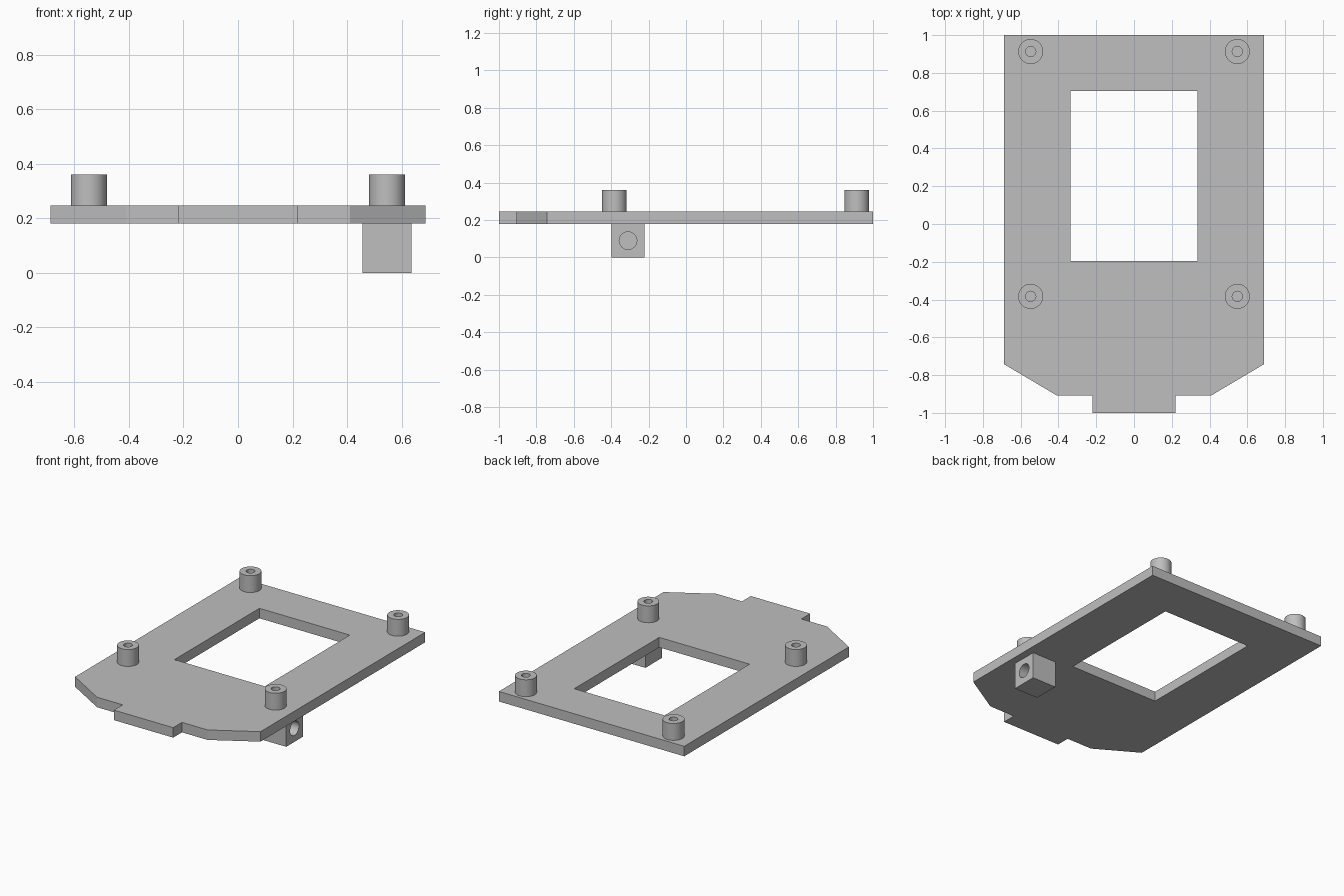
import bpy
import bmesh
import math
from mathutils import Matrix

if "Cube" in bpy.data.objects:
    bpy.data.objects.remove(bpy.data.objects["Cube"], do_unlink=True)

grey = bpy.data.materials.new("light grey")
grey.use_nodes = True
colour = (0.52, 0.52, 0.52, 1)
grey.diffuse_color = colour
grey.node_tree.nodes["Principled BSDF"].inputs["Base Color"].default_value = colour

PLATE_BOTTOM, PLATE_TOP, POST_TOP = 0.18, 0.247, 0.36


def finish(bm, name):
    bmesh.ops.recalc_face_normals(bm, faces=bm.faces)
    mesh = bpy.data.meshes.new(name)
    bm.to_mesh(mesh)
    bm.free()
    mesh.materials.append(grey)
    obj = bpy.data.objects.new(name, mesh)
    bpy.context.collection.objects.link(obj)
    return obj


def smooth(obj):
    bpy.ops.object.select_all(action="DESELECT")
    obj.select_set(True)
    bpy.context.view_layer.objects.active = obj
    bpy.ops.object.shade_smooth_by_angle(angle=math.radians(35))


# Base plate: mirrored outline with a front tab and a rectangular window
half = [(0.22, -1), (0.22, -0.907), (0.41, -0.907), (0.687, -0.743), (0.687, 1)]
outline = half + [(-x, y) for x, y in reversed(half)]
window = [(-0.335, -0.195), (0.335, -0.195), (0.335, 0.705), (-0.335, 0.705)]
bm = bmesh.new()
edges = []
for loop in (outline, window):
    verts = [bm.verts.new((x, y, PLATE_BOTTOM)) for x, y in loop]
    edges += [bm.edges.new((v, verts[i - 1])) for i, v in enumerate(verts)]
bmesh.ops.triangle_fill(bm, edges=edges, use_beauty=True)
top = bmesh.ops.extrude_face_region(bm, geom=bm.faces[:])["geom"]
bmesh.ops.translate(bm, vec=(0, 0, PLATE_TOP - PLATE_BOTTOM),
                    verts=[g for g in top if isinstance(g, bmesh.types.BMVert)])
finish(bm, "base_plate")


# Hollow mounting posts, turned from a profile
def post(name, x, y):
    outer, inner, sides = 0.066, 0.027, 48
    profile = [(outer, PLATE_TOP - 0.01), (outer, POST_TOP),
               (inner, POST_TOP), (inner, PLATE_TOP - 0.01)]
    bm = bmesh.new()
    verts = [bm.verts.new((r, 0, z)) for r, z in profile]
    edges = [bm.edges.new(pair) for pair in zip(verts, verts[1:])]
    bmesh.ops.spin(bm, geom=verts + edges, axis=(0, 0, 1), cent=(0, 0, 0),
                   angle=math.tau, steps=sides)
    bmesh.ops.remove_doubles(bm, verts=bm.verts, dist=0.0005)
    bmesh.ops.translate(bm, vec=(x, y, 0), verts=bm.verts)
    smooth(finish(bm, name))


for side, x in (("left", 0.547), ("right", -0.547)):
    for end, y in (("front", -0.383), ("back", 0.913)):
        post(f"{end}_{side}_post", x, y)

# Bracket block under the plate, drilled from its outer side
bx, by, size = 0.546, -0.31, 0.18
bm = bmesh.new()
bmesh.ops.create_cube(bm, size=1, matrix=Matrix.Translation((bx, by, size / 2))
                      @ Matrix.Diagonal((size, size * 0.98, size, 1)))
block = finish(bm, "bracket_block")

bm = bmesh.new()
depth = 0.14
bmesh.ops.create_cone(bm, cap_ends=True, segments=48, radius1=0.047, radius2=0.047,
                      depth=2 * depth,
                      matrix=Matrix.Translation((bx + size / 2, by, size / 2))
                      @ Matrix.Rotation(math.pi / 2, 4, "Y"))
drill = finish(bm, "drill_cutter")
drill.hide_render = True

cut = block.modifiers.new("drilled hole", "BOOLEAN")
cut.operation = "DIFFERENCE"
cut.solver = "EXACT"
cut.object = drill
bpy.context.view_layer.objects.active = block
bpy.ops.object.modifier_apply(modifier=cut.name)
bpy.data.objects.remove(drill, do_unlink=True)
smooth(block)
